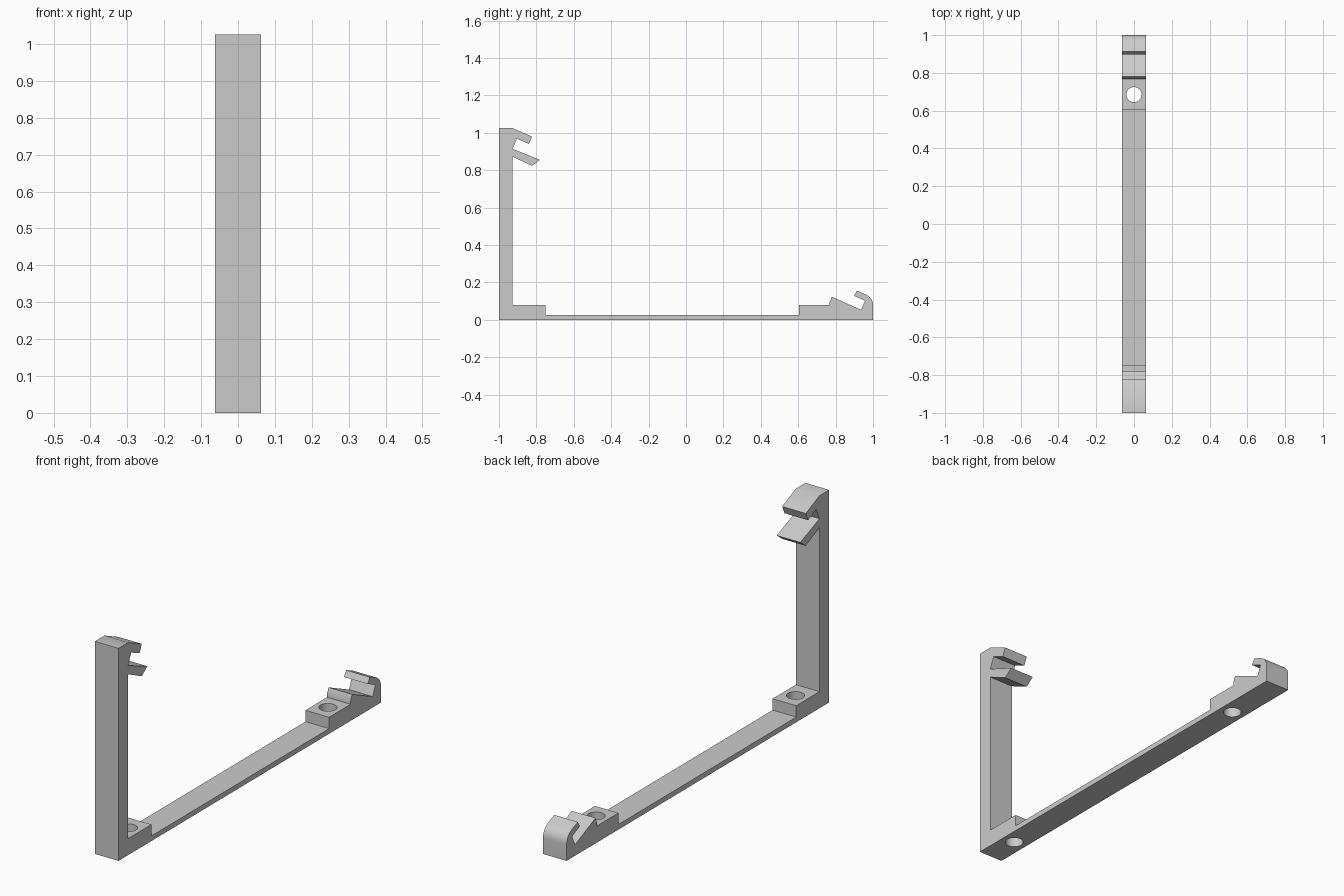
import bpy
import bmesh
import math
from mathutils import Vector

cube = bpy.data.objects.get("Cube")
if cube:
    bpy.data.objects.remove(cube, do_unlink=True)

HALF_WIDTH = 0.063
HOLE_RADIUS = 0.04

grey = bpy.data.materials.new("matte grey")
grey.use_nodes = True
colour = (0.6, 0.6, 0.6, 1)
grey.diffuse_color = colour
grey.node_tree.nodes["Principled BSDF"].inputs["Base Color"].default_value = colour


def bend(a, corner, b, steps=8):
    """Rounded corner between two points."""
    a, corner, b = Vector(a), Vector(corner), Vector(b)
    return [tuple(a.lerp(corner, i / steps).lerp(corner.lerp(b, i / steps), i / steps))
            for i in range(steps + 1)]


def extrude_profile(name, points):
    """Extrude a side outline (y, z) across the full width."""
    bm = bmesh.new()
    face = bm.faces.new([bm.verts.new((-HALF_WIDTH, y, z)) for y, z in points])
    result = bmesh.ops.extrude_face_region(bm, geom=[face])
    moved = [v for v in result["geom"] if isinstance(v, bmesh.types.BMVert)]
    bmesh.ops.translate(bm, verts=moved, vec=(2 * HALF_WIDTH, 0, 0))
    bmesh.ops.recalc_face_normals(bm, faces=bm.faces)
    mesh = bpy.data.meshes.new(name)
    bm.to_mesh(mesh)
    bm.free()
    obj = bpy.data.objects.new(name, mesh)
    bpy.context.collection.objects.link(obj)
    mesh.materials.append(grey)
    return obj


# Rear lip: curled hook and sloped slot
rear_hook = bend((1, 0.075), (1, 0.12), (0.955, 0.138)) + [
    (0.914, 0.155), (0.898, 0.128), (0.957, 0.102), (0.936, 0.053),
    (0.78, 0.123), (0.768, 0.096), (0.768, 0.08)]

# Thin base strip between the two screw blocks
base = [(0.604, 0.08), (0.604, 0.025), (-0.75, 0.025), (-0.75, 0.08)]

# Upright post with the two-jaw clip at its top
post = [(-0.927, 0.08), (-0.927, 0.872), (-0.823, 0.823), (-0.781, 0.855),
        (-0.927, 0.914), (-0.904, 0.968), (-0.84, 0.94), (-0.823, 0.979),
        (-0.927, 1.025), (-1, 1.025)]

bracket = extrude_profile("bracket", [(-1, 0), (1, 0)] + rear_hook + base + post)

# Screw holes through both blocks
for y in (-0.835, 0.685):
    bpy.ops.mesh.primitive_cylinder_add(vertices=40, radius=HOLE_RADIUS, depth=0.3,
                                        location=(0, y, 0.05))
    cutter = bpy.context.object
    cutter.name = "screw_hole_cutter"
    cutter.hide_render = True
    cutter.data.materials.append(grey)
    bpy.context.view_layer.objects.active = bracket
    mod = bracket.modifiers.new("screw hole", "BOOLEAN")
    mod.operation = "DIFFERENCE"
    mod.solver = "EXACT"
    mod.object = cutter
    bpy.ops.object.modifier_apply(modifier=mod.name)
    bpy.data.objects.remove(cutter, do_unlink=True)

# Smooth the bends, keep hard edges crisp
bpy.ops.object.select_all(action="DESELECT")
bracket.select_set(True)
bpy.context.view_layer.objects.active = bracket
bpy.ops.object.shade_smooth_by_angle(angle=math.radians(30))
